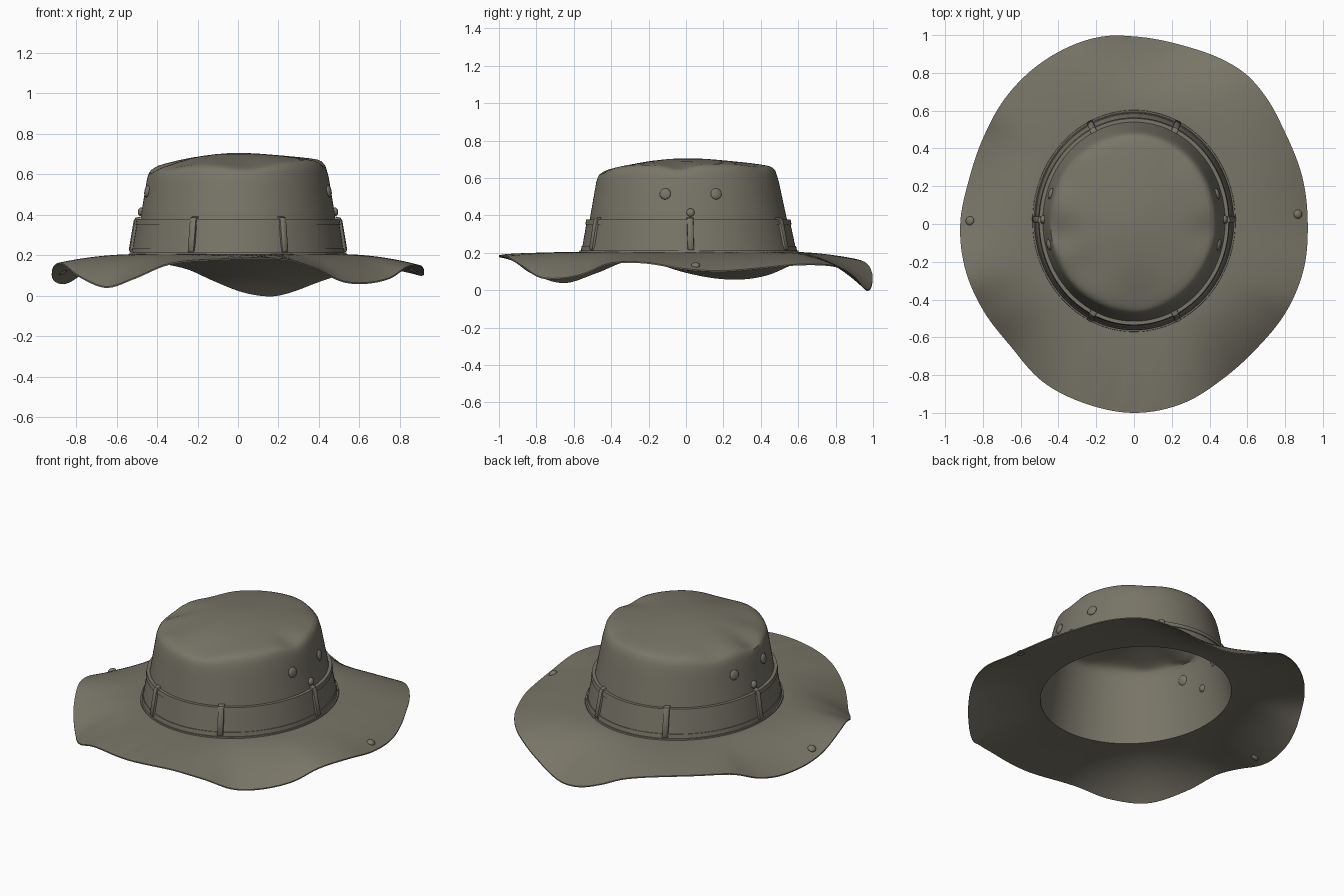
import bpy, bmesh, math
from mathutils import Vector

if "Cube" in bpy.data.objects:
    bpy.data.objects.remove(bpy.data.objects["Cube"])

fabric = bpy.data.materials.new("olive_fabric")
fabric.diffuse_color = (0.19, 0.178, 0.137, 1)
fabric.use_nodes = True
fabric.node_tree.nodes["Principled BSDF"].inputs["Base Color"].default_value = fabric.diffuse_color

# Brim edge: angle in degrees (0 = +x), plan radius
EDGE_R = [(0, .92), (15, .925), (31, .935), (44, .97), (53, .99), (60, .99), (75, .98),
          (90, .993), (97, 1.005), (105, 1.005), (120, .985), (135, .955), (150, .92), (165, .905),
          (180, .92), (195, .925), (210, .92), (225, .92), (240, .965), (255, .985), (270, 1.0),
          (285, .985), (300, .945), (315, .925), (330, .93), (345, .93)]
# Brim edge: angle in degrees, height
EDGE_Z = [(0, .115), (12, .105), (25, .12), (40, .14), (54, .13), (65, .08), (75, .02), (81, .003),
          (89, .025), (97, .08), (105, .14), (116, .17), (130, .17), (141, .15), (151, .09),
          (160, .065), (170, .07), (180, .10), (191, .15), (200, .16), (211, .10), (225, .045),
          (238, .09), (250, .16), (265, .182), (282, .185), (293, .14), (303, .075), (313, .065),
          (324, .09), (334, .145), (346, .15)]


def periodic(table, deg):
    """Smooth interpolation round the full circle."""
    deg %= 360
    n = len(table)
    i = max(k for k in range(n) if table[k][0] <= deg)
    a = [(table[(i + k) % n][0] + 360 * ((i + k) // n), table[(i + k) % n][1])
         for k in (-1, 0, 1, 2)]
    (x0, y0), (x1, y1), (x2, y2), (x3, y3) = a
    h = x2 - x1
    t = (deg - x1) / h
    m1, m2 = (y2 - y0) / (x2 - x0) * h, (y3 - y1) / (x3 - x1) * h
    return ((2*t**3 - 3*t*t + 1) * y1 + (t**3 - 2*t*t + t) * m1
            + (3*t*t - 2*t**3) * y2 + (t**3 - t*t) * m2)


def wall(a, z, out=0.0):
    """Point on the tapered oval crown wall."""
    k = z - .2
    return Vector(((.512 - .165 * k + out) * math.cos(a),
                   .016 - .02 * k + (.562 - .195 * k + out) * math.sin(a), z))


def brim_point(a, t):
    deg = math.degrees(a)
    inner = wall(a, .205)
    r, ze = periodic(EDGE_R, deg), periodic(EDGE_Z, deg)
    edge = Vector((r * math.cos(a), r * math.sin(a), 0))
    p = inner.lerp(edge, t)
    p.z = .205 + (ze - .205) * t ** 2.0
    # small puckers along the front edge
    front = math.exp(-((deg % 360 - 270) / 16) ** 2)
    p.z += .012 * front * math.sin(a * 42) * t ** 6 * (1 - t) * 4
    return p


def finish(ob, angle=40):
    ob.data.materials.append(fabric)
    bpy.ops.object.select_all(action='DESELECT')
    ob.select_set(True)
    bpy.context.view_layer.objects.active = ob
    bpy.ops.object.shade_smooth_by_angle(angle=math.radians(angle))
    return ob


def rings(name, rows, n, fn, cap=False, closed=False):
    """Skin rings of points fn(angle, row); optionally close the last ring or loop the rows."""
    bm = bmesh.new()
    grid = [[bm.verts.new(fn(2 * math.pi * i / n, r)) for i in range(n)] for r in rows]
    pairs = list(zip(grid, grid[1:])) + ([(grid[-1], grid[0])] if closed else [])
    for lo, hi in pairs:
        for i in range(n):
            j = (i + 1) % n
            bm.faces.new((lo[i], lo[j], hi[j], hi[i]))
    if cap:
        bm.faces.new(grid[-1])
    bmesh.ops.recalc_face_normals(bm, faces=bm.faces)
    me = bpy.data.meshes.new(name)
    bm.to_mesh(me)
    bm.free()
    ob = bpy.data.objects.new(name, me)
    bpy.context.collection.objects.link(ob)
    return finish(ob)


# Brim: thin wavy sheet from the crown to the edge
N = 180
steps = [i / 18 for i in range(19)]
rings("brim", [(t, 0) for t in steps] + [(t, -.007) for t in reversed(steps)], N,
      lambda a, r: brim_point(a, r[0]) + Vector((0, 0, r[1])), closed=True)

# Crown: tapered wall, rounded shoulder, soft dented dome
DENTS = [(-.40, -.05, .09, .030), (.40, -.04, .08, .022), (.05, -.42, .13, .022),
         (-.30, -.25, .10, .012), (.25, .40, .10, .012), (-.38, .25, .10, .015)]
PROFILE = [(1, .2), (1, .28), (1, .37), (1, .45), (1, .53), (1, .58), (.99, .61), (.97, .635),
           (.94, .65), (.90, .659), (.82, .667), (.7, .676), (.55, .685), (.4, .693),
           (.25, .70), (.12, .704), (.02, .705)]


def crown_point(a, row, out=0.0):
    s, z = row
    p = wall(a, min(z, .6), out)
    p.x, p.y = p.x * s, .008 + (p.y - .008) * s if s < 1 else p.y
    p.z = z
    if z > .6:
        f = min(1, (z - .6) / .05)
        for x, y, w, d in DENTS:
            p.z -= f * d * math.exp(-((p.x - x) ** 2 + (p.y - y) ** 2) / w ** 2)
        p.z += f * .018 * math.cos(a - .3) * min(s, 1) ** 2
    return p


rings("crown", PROFILE, 128, crown_point, cap=True)

# Hat band, its top and bottom hems, and the piping at the brim seam
def hoop(name, z0, z1, depth):
    rows = [(z0, 0), (z0, depth), (z1, depth), (z1, 0)]
    rings(name, rows, 128, lambda a, r: wall(a, r[0], r[1]), closed=True)


hoop("hat_band", .215, .372, .014)
hoop("band_top_hem", .352, .378, .019)
hoop("band_bottom_hem", .212, .236, .018)
hoop("brim_seam_piping", .198, .212, .026)


def belt_loop(name, a):
    """Rounded vertical strip over the band."""
    bm = bmesh.new()
    tangent = (wall(a + .01, .3) - wall(a - .01, .3)).normalized()
    section = [(-.018, .005), (-.016, .026), (-.008, .032), (.008, .032), (.016, .026), (.018, .005)]
    cols = []
    for z, f in ((.215, .7), (.225, 1), (.3, 1), (.37, 1), (.385, .8), (.39, .2)):
        cols.append([bm.verts.new(wall(a, z, d * f) + tangent * w) for w, d in section])
    for lo, hi in zip(cols, cols[1:]):
        for i in range(5):
            bm.faces.new((lo[i], lo[i + 1], hi[i + 1], hi[i]))
    bm.faces.new(cols[0])
    bm.faces.new(cols[-1])
    bmesh.ops.recalc_face_normals(bm, faces=bm.faces)
    me = bpy.data.meshes.new(name)
    bm.to_mesh(me)
    bm.free()
    ob = bpy.data.objects.new(name, me)
    bpy.context.collection.objects.link(ob)
    finish(ob)


for i, deg in enumerate((1, 64, 116, 179, 244, 296)):
    belt_loop(f"belt_loop_{i + 1}", math.radians(deg))


def stud(name, pos, normal, r, h):
    """Flattened dome button facing along normal."""
    bpy.ops.mesh.primitive_uv_sphere_add(segments=20, ring_count=10, radius=1, location=pos)
    ob = bpy.context.object
    ob.name = name
    ob.scale = (r, r, h)
    ob.rotation_euler = normal.to_track_quat('Z', 'Y').to_euler()
    finish(ob, 60)


# Vent eyelets and rivets on both sides of the crown
for side, sx in (("right", 1), ("left", -1)):
    for part, y, z, r, h in (("front_vent", -.11, .515, .03, .012),
                             ("back_vent", .16, .515, .03, .012),
                             ("rivet", .022, .415, .022, .016)):
        a = math.asin((y - .01) / .5)
        if sx < 0:
            a = math.pi - a
        p = wall(a, z, .003)
        stud(f"{side}_{part}", p, Vector((p.x, p.y * .85, .08)), r, h)

# Snap buttons near the brim edge
for side, x, y in (("right", .87, .05), ("left", -.872, .015)):
    a = math.atan2(y, x)
    p0, p1 = brim_point(a, .87), brim_point(a, .91)
    du = p1 - p0
    dv = brim_point(a + .03, .87) - brim_point(a - .03, .87)
    stud(f"{side}_brim_snap", p0 + du * .15, du.cross(dv), .024, .016)
